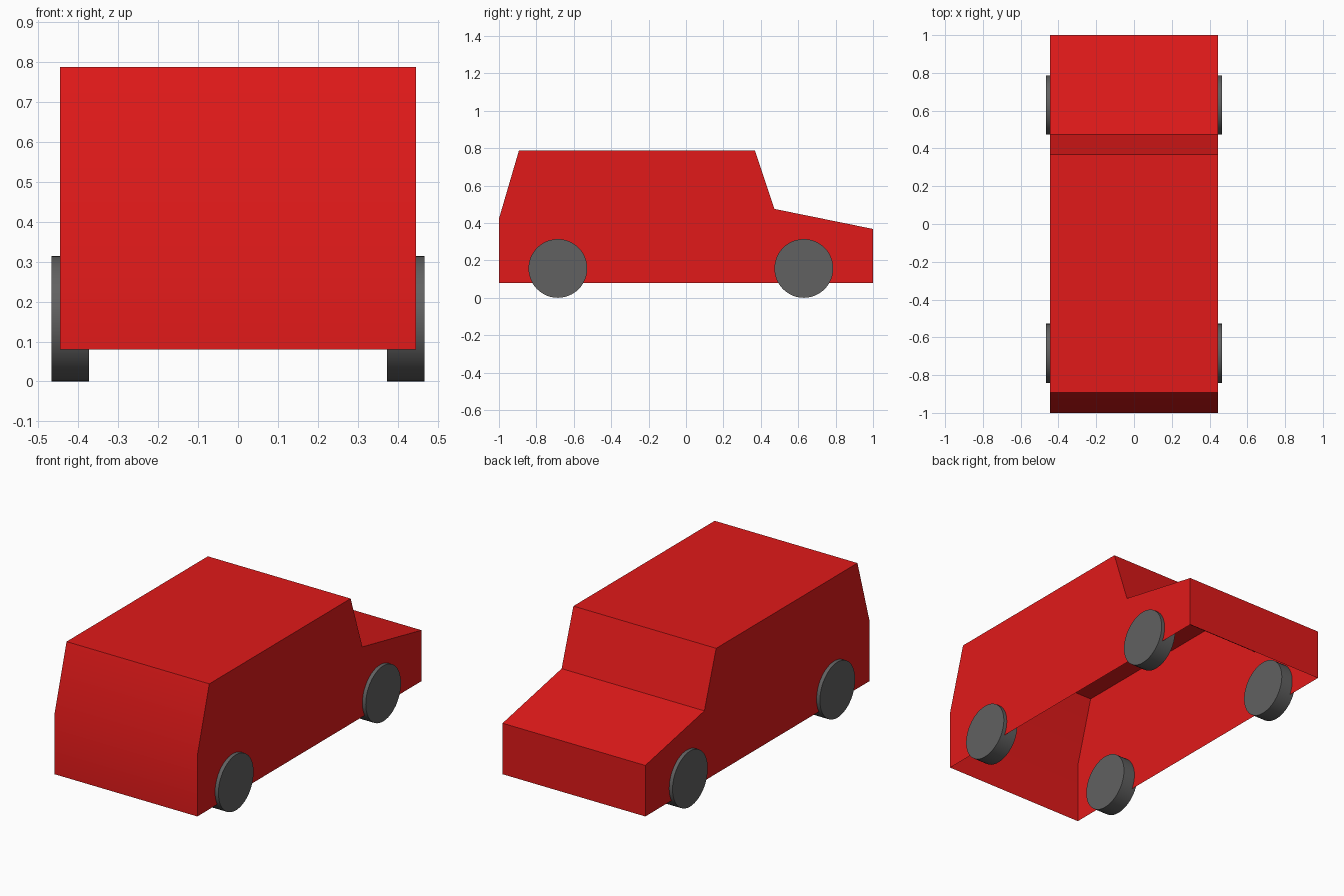
import bpy, bmesh, math

if "Cube" in bpy.data.objects:
    bpy.data.objects.remove(bpy.data.objects["Cube"])


def material(name, color):
    mat = bpy.data.materials.new(name)
    mat.diffuse_color = color
    mat.use_nodes = True
    mat.node_tree.nodes["Principled BSDF"].inputs["Base Color"].default_value = mat.diffuse_color
    return mat


def smooth(obj):
    bpy.ops.object.select_all(action='DESELECT')
    obj.select_set(True)
    bpy.context.view_layer.objects.active = obj
    bpy.ops.object.shade_smooth_by_angle(angle=math.radians(30))


# Body: side profile (y, z) extruded across x, open underneath
half_width = 0.446
profile = [(-1, 0.08), (-1, 0.423), (-0.893, 0.788), (0.368, 0.788),
           (0.473, 0.475), (1, 0.368), (1, 0.08)]
bm = bmesh.new()
left = bm.faces.new([bm.verts.new((-half_width, y, z)) for y, z in profile])
ext = bmesh.ops.extrude_face_region(bm, geom=[left], use_keep_orig=True)
moved = [v for v in ext['geom'] if isinstance(v, bmesh.types.BMVert)]
bmesh.ops.translate(bm, verts=moved, vec=(2 * half_width, 0, 0))
bmesh.ops.recalc_face_normals(bm, faces=bm.faces)
bottom = [f for f in bm.faces if all(abs(v.co.z - 0.08) < 1e-4 for v in f.verts)]
bmesh.ops.delete(bm, geom=bottom, context='FACES_ONLY')
mesh = bpy.data.meshes.new("car_body")
bm.to_mesh(mesh)
bm.free()
body = bpy.data.objects.new("car_body", mesh)
bpy.context.collection.objects.link(body)
mesh.materials.append(material("red_paint", (0.75, 0.01, 0.01, 1)))
smooth(body)

# Wheels: four discs poking through the side walls
rubber = material("wheel_grey", (0.12, 0.12, 0.12, 1))
radius, inner, outer = 0.157, 0.373, 0.467
for end, y in (("front", -0.685), ("back", 0.63)):
    for side, s in (("left", -1), ("right", 1)):
        bpy.ops.mesh.primitive_cylinder_add(
            vertices=48, radius=radius, depth=outer - inner,
            location=(s * (inner + outer) / 2, y, radius),
            rotation=(0, math.pi / 2, 0))
        wheel = bpy.context.object
        wheel.name = f"{end}_{side}_wheel"
        wheel.data.materials.append(rubber)
        smooth(wheel)
